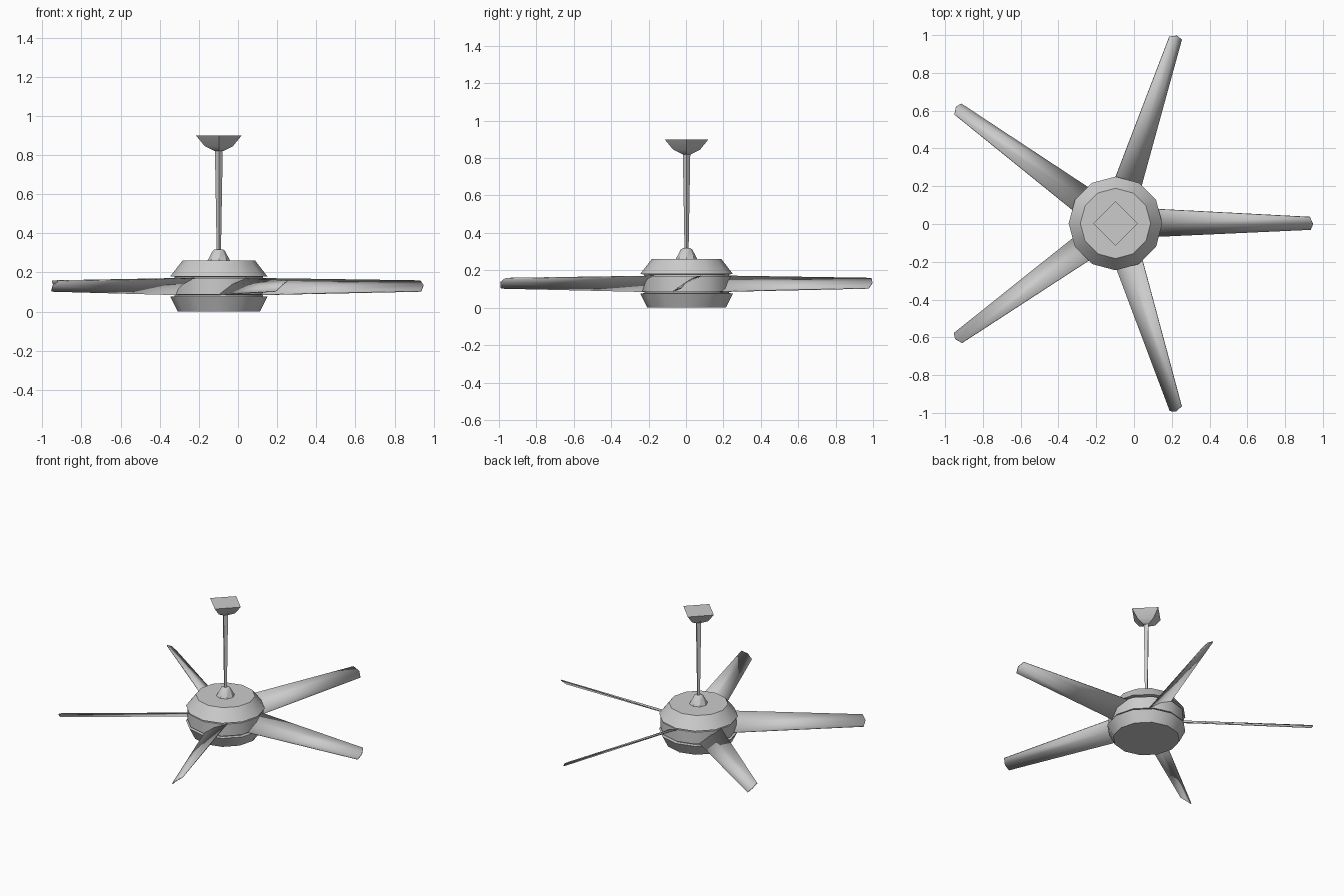
import bpy, bmesh, math
from mathutils import Vector, Matrix

if "Cube" in bpy.data.objects:
    bpy.data.objects.remove(bpy.data.objects["Cube"])

CX, CY = -0.098, 0.003   # fan axis


def finish(bm, name):
    bmesh.ops.recalc_face_normals(bm, faces=bm.faces)
    me = bpy.data.meshes.new(name)
    bm.to_mesh(me)
    bm.free()
    ob = bpy.data.objects.new(name, me)
    ob.location = (CX, CY, 0)
    bpy.context.collection.objects.link(ob)
    bpy.ops.object.select_all(action='DESELECT')
    ob.select_set(True)
    bpy.context.view_layer.objects.active = ob
    bpy.ops.object.shade_smooth_by_angle(angle=math.radians(35))
    return ob


def lathe(name, profile, sides):
    """Closed turned part from (radius, height) pairs, bottom to top."""
    bm = bmesh.new()
    rings = []
    for r, z in profile:
        rings.append([bm.verts.new((r * math.cos(2 * math.pi * i / sides),
                                    r * math.sin(2 * math.pi * i / sides), z))
                      for i in range(sides)])
    for a, b in zip(rings, rings[1:]):
        for i in range(sides):
            j = (i + 1) % sides
            bm.faces.new((a[i], a[j], b[j], b[i]))
    bm.faces.new(rings[0])
    bm.faces.new(rings[-1])
    return finish(bm, name)


# Motor housing with two thin grooves around the blade band
lathe("motor_housing", [(0.21, 0), (0.248, 0.076), (0.226, 0.078), (0.226, 0.086),
                        (0.24, 0.087), (0.24, 0.169), (0.226, 0.17), (0.226, 0.178),
                        (0.248, 0.18), (0.186, 0.26)], 12)
# Collar, square tapered rod and ceiling canopy
lathe("rod_collar", [(0.058, 0.26), (0.03, 0.312), (0.02, 0.318)], 8)
lathe("down_rod", [(0.011, 0.31), (0.02, 0.825)], 4)
lathe("ceiling_canopy", [(0.022, 0.82), (0.072, 0.845), (0.117, 0.9)], 4)

# Pitched, slightly arched blades: (along, across, height) per station
root = [(0.2, -0.070, 0.086), (0.2, 0.0, 0.138), (0.2, 0.077, 0.169)]
tip = [(1.034, -0.032, 0.104), (1.046, -0.003, 0.134), (1.029, 0.034, 0.157)]
for k in range(5):
    bm = bmesh.new()
    turn = Matrix.Rotation(math.radians(72 * k), 4, 'Z')
    a = [bm.verts.new(turn @ Vector(p)) for p in root]
    b = [bm.verts.new(turn @ Vector(p)) for p in tip]
    for i in range(2):
        bm.faces.new((a[i], b[i], b[i + 1], a[i + 1]))
    blade = finish(bm, f"blade_{k + 1}")
    mod = blade.modifiers.new("thickness", 'SOLIDIFY')
    mod.thickness = 0.006
    mod.offset = 0
